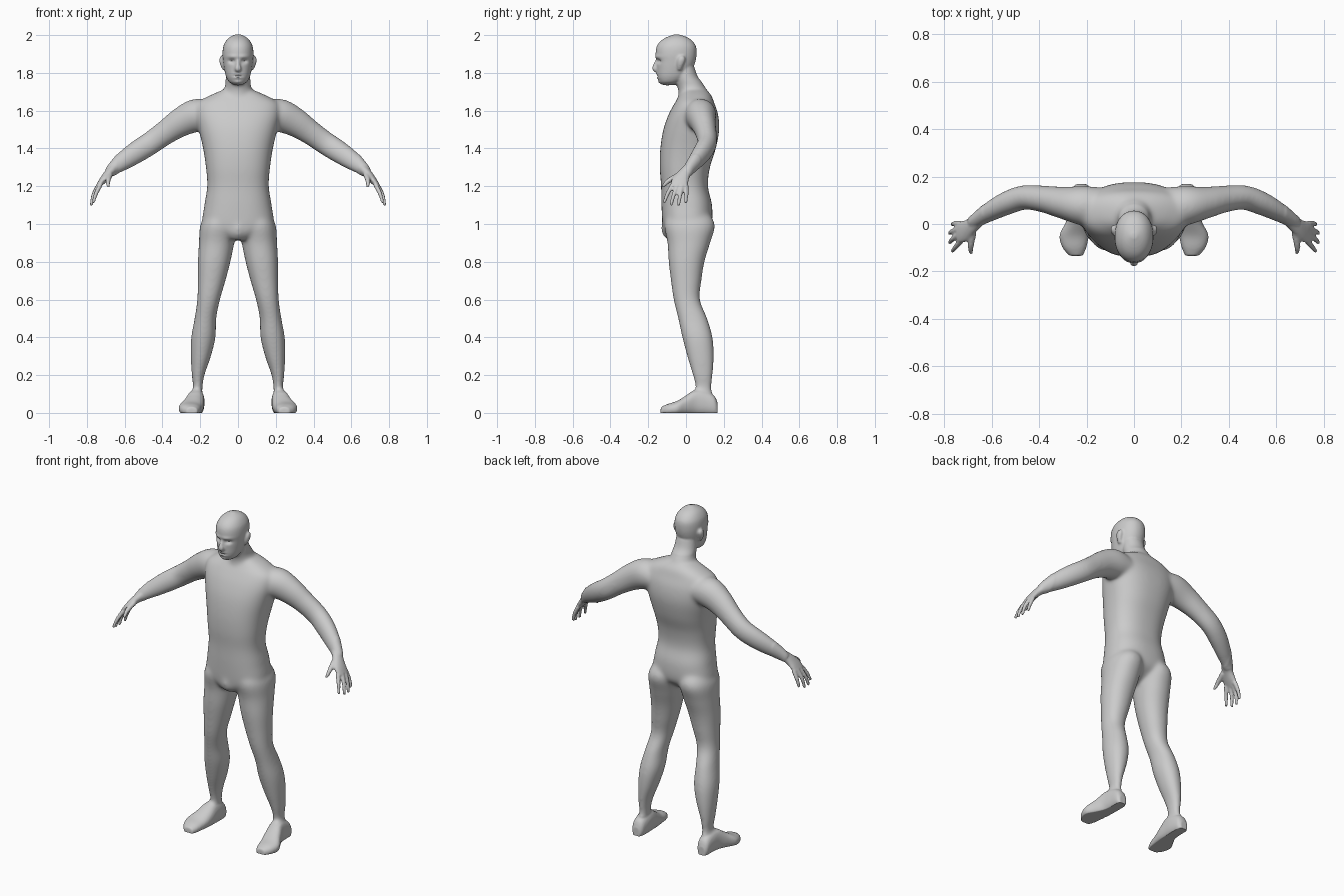
import bpy, bmesh, math
from mathutils import Vector

parts = []


def spline(rows, steps=5):
    """Catmull-Rom interpolation of rows of numbers."""
    out = []
    n = len(rows)
    for i in range(n - 1):
        p0, p1, p2, p3 = rows[max(i - 1, 0)], rows[i], rows[i + 1], rows[min(i + 2, n - 1)]
        for k in range(steps):
            t = k / steps
            out.append([0.5 * (2 * b + (c - a) * t + (2 * a - 5 * b + 4 * c - d) * t * t
                               + (3 * b - a - 3 * c + d) * t ** 3)
                        for a, b, c, d in zip(p0, p1, p2, p3)])
    out.append(list(rows[-1]))
    return out


def loft(name, frames, power=2.0, sides=40):
    """Closed skin over rings given as (centre, half axis u, half axis v)."""
    bm = bmesh.new()
    rings = []
    for c, u, v in frames:
        ring = []
        for k in range(sides):
            a = 2 * math.pi * k / sides
            ca, sa = math.cos(a), math.sin(a)
            cu = math.copysign(abs(ca) ** (2 / power), ca)
            sv = math.copysign(abs(sa) ** (2 / power), sa)
            ring.append(bm.verts.new(c + u * cu + v * sv))
        rings.append(ring)
    for a, b in zip(rings, rings[1:]):
        for k in range(sides):
            j = (k + 1) % sides
            bm.faces.new((a[k], a[j], b[j], b[k]))
    bm.faces.new(rings[0][::-1])
    bm.faces.new(rings[-1])
    bmesh.ops.recalc_face_normals(bm, faces=bm.faces)
    me = bpy.data.meshes.new(name)
    bm.to_mesh(me)
    bm.free()
    ob = bpy.data.objects.new(name, me)
    bpy.context.collection.objects.link(ob)
    parts.append(ob)


def stack(name, rows, power=2.0, s=1):
    """Horizontal slices: z, x min, x max, y front, y back."""
    loft(name, [(Vector((s * (a + b) / 2, (f + k) / 2, z)), Vector(((b - a) / 2, 0, 0)),
                 Vector((0, (k - f) / 2, 0))) for z, a, b, f, k in spline(rows)], power)


def tube(name, rows, s=1, ref=(0, 1, 0), sides=24):
    """Slices along a path: x, y, z, half size along ref, half size across."""
    rows = spline(rows)
    pts = [Vector((s * r[0], r[1], r[2])) for r in rows]
    ref = Vector((s * ref[0], ref[1], ref[2]))
    frames = []
    for i, r in enumerate(rows):
        t = (pts[min(i + 1, len(pts) - 1)] - pts[max(i - 1, 0)]).normalized()
        u = (ref - t * ref.dot(t)).normalized()
        frames.append((pts[i], u * r[3], t.cross(u) * r[4]))
    loft(name, frames, 2.0, sides)


# torso and neck: z, half width, front, back
torso = [(.915, .04, -.10, .03), (.95, .11, -.118, .09), (1.0, .185, -.125, .135), (1.1, .178, -.13, .138),
         (1.2, .163, -.132, .116), (1.3, .17, -.139, .127), (1.4, .185, -.136, .158), (1.5, .208, -.12, .176),
         (1.58, .225, -.092, .17), (1.64, .215, -.06, .15), (1.68, .15, -.035, .135), (1.71, .08, -.02, .11)]
stack("torso", [(z, -w, w, f, b) for z, w, f, b in torso], 2.4)
neck = [(1.58, .10, -.06, .14), (1.66, .095, -.045, .135), (1.70, .077, -.04, .115), (1.74, .068, -.05, .093),
        (1.78, .064, -.06, .062), (1.83, .06, -.06, .045)]
stack("neck", [(z, -w, w, f, b) for z, w, f, b in neck])

# head
head = [(1.733, .022, -.128, -.08), (1.75, .046, -.14, -.03), (1.78, .063, -.152, .01), (1.82, .073, -.155, .035),
        (1.86, .079, -.157, .05), (1.90, .082, -.161, .056), (1.94, .078, -.155, .053), (1.97, .063, -.133, .033),
        (1.99, .042, -.10, .003), (2.004, .012, -.06, -.04)]
stack("head", [(z, -w, w, f, b) for z, w, f, b in head], 2.15)
tube("nose", [(0, -.15, 1.875, .008, .008), (0, -.161, 1.845, .011, .011), (0, -.165, 1.822, .014, .017),
              (0, -.155, 1.808, .008, .012)])
stack("groin", [(.925, -.015, .015, -.11, -.05), (.95, -.04, .04, -.128, -.04),
                (.99, -.045, .045, -.13, -.04), (1.03, -.02, .02, -.12, -.04)])

leg = [(1.08, .03, .15, -.08, .10), (1.0, .008, .198, -.115, .153), (.9, .02, .207, -.098, .128),
       (.8, .04, .212, -.092, .098), (.7, .066, .213, -.08, .082), (.6, .095, .216, -.066, .074),
       (.5, .115, .23, -.042, .113), (.4, .119, .248, -.02, .141), (.3, .143, .25, .006, .148),
       (.2, .177, .245, .035, .142), (.13, .188, .238, .05, .136), (.04, .19, .245, .04, .15)]
arm = [(.15, .07, 1.575, .085, .075), (.22, .078, 1.575, .083, .088), (.30, .09, 1.54, .068, .078),
       (.38, .105, 1.487, .057, .066), (.46, .112, 1.43, .052, .062), (.53, .09, 1.385, .05, .06),
       (.60, .055, 1.338, .042, .052), (.66, .018, 1.292, .031, .036), (.68, .005, 1.272, .028, .028)]
# foot slices along y: y, centre x, half width, top
foot = [(.168, .222, .022, .05), (.15, .221, .036, .09), (.10, .22, .042, .12), (.05, .224, .046, .125),
        (0, .236, .055, .092), (-.05, .252, .062, .062), (-.10, .251, .05, .046), (-.134, .244, .028, .03)]
# fingers: base, tip
fingers = {"index_finger": ((.728, -.070, 1.208), (.752, -.098, 1.16), (.766, -.116, 1.112)),
           "middle_finger": ((.738, -.046, 1.205), (.766, -.066, 1.15), (.777, -.08, 1.098)),
           "ring_finger": ((.740, -.022, 1.202), (.767, -.032, 1.15), (.777, -.04, 1.096)),
           "little_finger": ((.732, 0, 1.205), (.756, .002, 1.155), (.768, -.002, 1.11)),
           "thumb": ((.678, -.035, 1.26), (.688, -.093, 1.228), (.686, -.125, 1.195))}

for s, side in ((1, "left"), (-1, "right")):
    stack(side + "_leg", leg, 2.15, s)
    tube(side + "_arm", arm, s, sides=32)
    loft(side + "_foot", [(Vector((s * x, y, (h - .015) / 2)), Vector((w, 0, 0)), Vector((0, 0, (h + .015) / 2)))
                          for y, x, w, h in spline(foot)], 2.3)
    tube(side + "_palm", [(.655, .02, 1.297, .03, .028), (.69, -.012, 1.262, .036, .023),
                          (.72, -.032, 1.226, .046, .018), (.742, -.036, 1.198, .044, .012)], s)
    for name, (a, b, c) in fingers.items():
        k = 1.2 if name == "thumb" else 1
        tube(side + "_" + name, [(*a, .013 * k, .013 * k), (*b, .011 * k, .011 * k), (*c, .008, .008)],
             s, (.3, 1, .2), 14)
    # ear
    stack(side + "_ear", [(1.815, .068, .08, -.045, -.025), (1.84, .07, .093, -.047, -.014),
                          (1.87, .07, .099, -.045, -.004), (1.89, .07, .092, -.035, -.01)], 2, s)

# fuse all parts into one skin
for ob in parts:
    ob.select_set(True)
body = parts[0]
bpy.context.view_layer.objects.active = body
bpy.ops.object.join()
body.name = "body"
mod = body.modifiers.new("fuse", 'REMESH')
mod.mode = 'VOXEL'
mod.voxel_size = 0.0062
bpy.ops.object.modifier_apply(modifier=mod.name)

# blend the joins, more on the trunk and limbs than on face, hands and feet
bm = bmesh.new()
bm.from_mesh(body.data)
axes = dict(use_axis_x=True, use_axis_y=True, use_axis_z=True)
trunk = [v for v in bm.verts if .11 < v.co.z < 1.75 and abs(v.co.x) < .64]
for i in range(24):
    bmesh.ops.smooth_vert(bm, verts=trunk, factor=0.5, **axes)
for i in range(2):
    bmesh.ops.smooth_vert(bm, verts=bm.verts, factor=0.5, **axes)


# press in eye sockets and mouth, raise brow and lips, flatten soles
def bump(v, x, z, sx, sz):
    return math.exp(-((abs(v.co.x) - x) / sx) ** 2 - ((v.co.z - z) / sz) ** 2)


for v in bm.verts:
    if v.co.z > 1.72 and v.co.y < -.085:
        v.co.y += (.014 * bump(v, .033, 1.862, .018, .011) - .005 * bump(v, .03, 1.886, .03, .009)
                   + .006 * bump(v, 0, 1.784, .022, .005) - .005 * bump(v, 0, 1.775, .022, .007)
                   - .005 * bump(v, 0, 1.793, .02, .006) - .006 * bump(v, 0, 1.75, .02, .01))
    v.co.z = max(v.co.z, 0)
bm.to_mesh(body.data)
bm.free()
bpy.ops.object.shade_smooth_by_angle(angle=math.radians(50))
